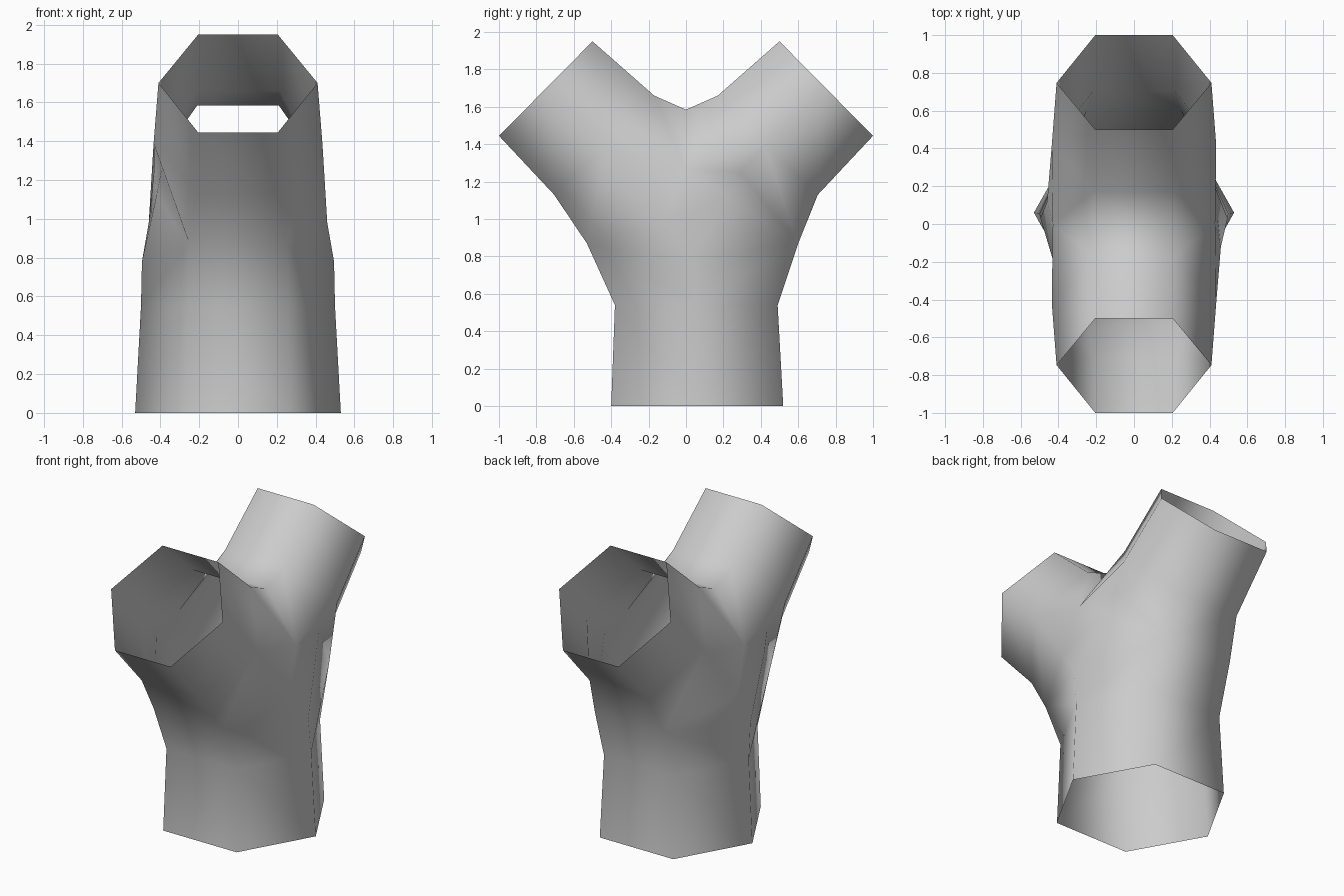
import bpy
import bmesh

old = bpy.data.objects.get("Cube")
if old:
    bpy.data.objects.remove(old, do_unlink=True)

grey = bpy.data.materials.new("light_grey")
grey.use_nodes = True
colour = (0.6, 0.6, 0.6, 1)
grey.diffuse_color = colour
grey.node_tree.nodes["Principled BSDF"].inputs["Base Color"].default_value = colour

bm = bmesh.new()
points = {}


def put(name, side, arm, x, y, z):
    """Store a corner by part name, x side and arm direction."""
    points[name, side, arm] = bm.verts.new((x, y, z))


def face(*keys):
    bm.faces.new([points[k] for k in keys])


# Half profiles of each arm: mouth ring, inner ring and the lower panel
ARM = {
    "mouth_top": (0.205, 0.5, 1.95), "mouth_side": (0.41, 0.747, 1.70),
    "mouth_low": (0.205, 1.0, 1.445), "ring_top": (0.215, 0.17, 1.66),
    "ring_side": (0.435, 0.42, 1.39), "ring_low": (0.215, 0.705, 1.13),
}
STEM = {"flare": (0.25, 0.87), "waist": (0.26, 0.54), "base": (0.27, 0)}
DEPTH = {-1: {"flare": -0.53, "waist": -0.38, "base": -0.40},
         1: {"flare": 0.60, "waist": 0.49, "base": 0.52}}

for side in (-1, 1):
    for arm in (-1, 1):
        for name, (x, y, z) in ARM.items():
            put(name, side, arm, side * x, arm * y, z)
        for name, (x, z) in STEM.items():
            put(name, side, arm, side * x, DEPTH[arm][name], z)
    # Side column of the stem and the fork above it
    put("base_side", side, 0, side * 0.53, 0.06, 0)
    put("waist_side", side, 0, side * 0.50, 0.055, 0.55)
    put("flare_side", side, 0, side * 0.495, 0.03, 0.78)
    put("crotch", side, 0, side * 0.21, 0, 1.585)
    put("middle", side, 0, side * 0.43, 0, 1.27)
    # The folds on the two sides are half-turn copies of each other
    put("flat", side, 0, side * 0.46, side * -0.12, 0.98)
    put("fold", side, 0, side * 0.42, side * 0.22, 1.12)
    put("dent", side, 0, side * 0.395, side * 0.29, 1.25)

# Sides of the arms and stem
for s in (-1, 1):
    def v(name, arm=0):
        return (name, s, arm)

    for a in (-1, 1):
        face(v("mouth_top", a), v("mouth_side", a), v("ring_side", a), v("ring_top", a))
        face(v("mouth_side", a), v("mouth_low", a), v("ring_low", a), v("ring_side", a))
        face(v("ring_top", a), v("ring_side", a), v("middle"), v("crotch"))
        face(v("flare", a), v("flare_side"), v("waist_side"), v("waist", a))
        face(v("waist", a), v("waist_side"), v("base_side"), v("base", a))
    n, k = -s, s
    face(v("ring_side", n), v("ring_low", n), v("flare", n), v("flat"))
    face(v("ring_side", n), v("flat"), v("middle"))
    face(v("flare", n), v("flare_side"), v("flat"))
    face(v("ring_side", k), v("dent"), v("middle"))
    face(v("ring_side", k), v("ring_low", k), v("flare", k), v("dent"))
    face(v("dent"), v("flare", k), v("fold"))
    face(v("flare", k), v("flare_side"), v("fold"))
    face(v("middle"), v("dent"), v("fold"), v("flat"))
    face(v("flat"), v("fold"), v("flare_side"))

# Flat panels across the middle, running from crotch to mouth and mouth to base
for a in (-1, 1):
    for chain in (("mouth_top", "ring_top", "crotch"),
                  ("mouth_low", "ring_low", "flare", "waist", "base")):
        for p, q in zip(chain, chain[1:]):
            b = 0 if q == "crotch" else a
            face((p, -1, a), (p, 1, a), (q, 1, b), (q, -1, b))

bmesh.ops.recalc_face_normals(bm, faces=bm.faces)
# Make the outside of the open shell face outward
front = min(bm.faces, key=lambda f: f.calc_center_median().y + f.calc_center_median().z)
if front.normal.y > 0:
    bmesh.ops.reverse_faces(bm, faces=bm.faces)

mesh = bpy.data.meshes.new("forked_pipe")
bm.to_mesh(mesh)
bm.free()
mesh.materials.append(grey)
mesh.shade_smooth()
pipe = bpy.data.objects.new("forked_pipe", mesh)
bpy.context.collection.objects.link(pipe)
